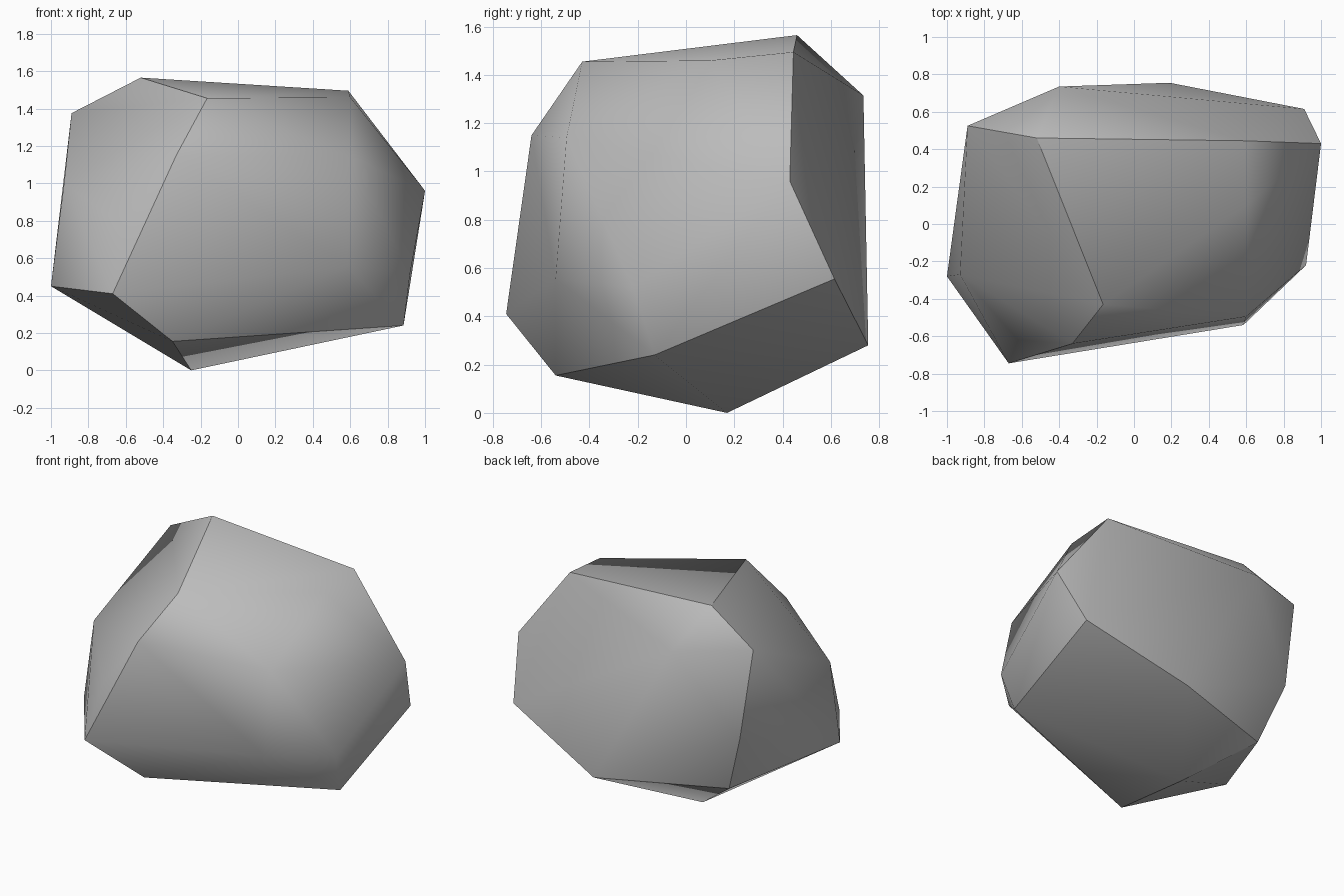
import bpy
import bmesh

cube = bpy.data.objects.get("Cube")
if cube:
    bpy.data.objects.remove(cube, do_unlink=True)

# Stone colour
stone = bpy.data.materials.new("stone_grey")
stone.use_nodes = True
grey = (0.5, 0.5, 0.5, 1)
stone.diffuse_color = grey
bsdf = stone.node_tree.nodes["Principled BSDF"]
bsdf.inputs["Base Color"].default_value = grey
bsdf.inputs["Roughness"].default_value = 0.9

# Corners of the boulder, keyed by a letter so creases can be spelled out
corners = {
    # top
    "A": (-.52, .46, 1.565), "B": (.59, .445, 1.495),
    "C": (-.165, -.43, 1.455), "Z": (.6, .1, 1.46),
    # front and right bulge
    "D": (-.33, -.64, 1.15), "W": (.6, -.495, 1.14),
    "M": (.585, -.54, .556), "I": (.92, -.22, .52),
    "H": (1, .43, .96), "K": (.885, -.13, .24),
    # left side
    "E": (-.67, -.745, .41), "F": (-1, -.28, .45),
    "G": (-.89, .525, 1.375), "P": (-.93, -.27, 1), "Y": (-.62, -.62, .77),
    # back
    "J": (.91, .615, .555), "R": (-.4, .735, 1.315),
    "S": (.19, .755, .28), "V": (-.8, .545, .736),
    # underside
    "T": (-.65, .45, .31), "L": (-.35, -.54, .155), "N": (-.25, .17, 0),
}
creases = ["ABHJKLEDCA", "AGVTSJ", "EFT", "TNL"]

# Faceted solid wrapped around the corners
bm = bmesh.new()
vert = {k: bm.verts.new(co) for k, co in corners.items()}
hull = bmesh.ops.convex_hull(bm, input=list(bm.verts))
inside = {v for v in hull["geom_interior"] if isinstance(v, bmesh.types.BMVert)}
inside |= {v for v in bm.verts if not v.link_faces}
vert = {k: v for k, v in vert.items() if v not in inside}
bmesh.ops.delete(bm, geom=list(inside), context="VERTS")
bmesh.ops.recalc_face_normals(bm, faces=list(bm.faces))

# Smooth sides, split by hard creases
for face in bm.faces:
    face.smooth = True
for chain in creases:
    for a, b in zip(chain, chain[1:]):
        if a in vert and b in vert:
            edge = bm.edges.get((vert[a], vert[b]))
            if edge:
                edge.smooth = False

mesh = bpy.data.meshes.new("boulder")
bm.to_mesh(mesh)
bm.free()
mesh.materials.append(stone)
boulder = bpy.data.objects.new("boulder", mesh)
bpy.context.collection.objects.link(boulder)
